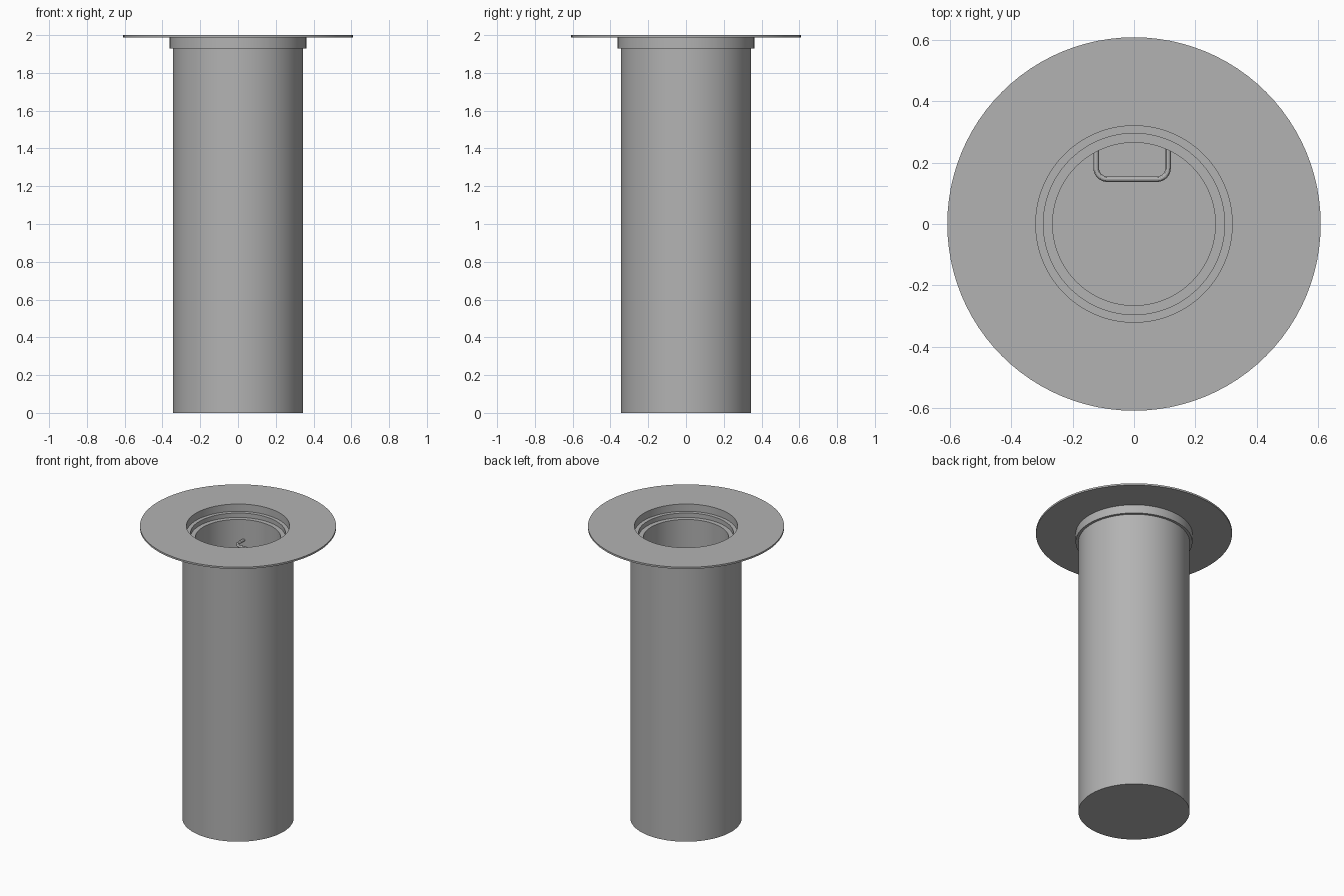
import bpy
import bmesh
import math
from mathutils import Vector

old = bpy.data.objects.get("Cube")
if old:
    bpy.data.objects.remove(old, do_unlink=True)

SEGMENTS = 96

steel = bpy.data.materials.new("grey steel")
steel.use_nodes = True
grey = (0.45, 0.45, 0.45, 1.0)
steel.diffuse_color = grey
steel.node_tree.nodes["Principled BSDF"].inputs["Base Color"].default_value = grey


def finish(obj):
    """Give the part its material and smooth shading with sharp edges."""
    obj.data.materials.append(steel)
    bpy.ops.object.select_all(action='DESELECT')
    obj.select_set(True)
    bpy.context.view_layer.objects.active = obj
    bpy.ops.object.shade_smooth_by_angle(angle=math.radians(30))


def lathe(name, profile, closed):
    """Spin a (radius, height) profile around the z axis."""
    bm = bmesh.new()
    verts = [bm.verts.new((r, 0, z)) for r, z in profile]
    edges = [bm.edges.new(pair) for pair in zip(verts, verts[1:])]
    if closed:
        edges.append(bm.edges.new((verts[-1], verts[0])))
    bmesh.ops.spin(bm, geom=verts + edges, cent=(0, 0, 0), axis=(0, 0, 1),
                   angle=math.tau, steps=SEGMENTS, use_duplicate=False)
    bmesh.ops.remove_doubles(bm, verts=bm.verts, dist=0.0002)
    bmesh.ops.recalc_face_normals(bm, faces=bm.faces)
    mesh = bpy.data.meshes.new(name)
    bm.to_mesh(mesh)
    bm.free()
    obj = bpy.data.objects.new(name, mesh)
    bpy.context.collection.objects.link(obj)
    finish(obj)
    return obj


# Deep socket with a closed bottom and a stepped mouth
lathe("socket_tube", [
    (0, 0), (0.345, 0), (0.345, 1.95), (0.295, 1.95), (0.295, 1.92),
    (0.265, 1.92), (0.265, 0.03), (0, 0.03)], closed=False)

# Collar under the flange
lathe("collar", [(0.32, 1.93), (0.362, 1.93), (0.362, 1.992), (0.32, 1.992)],
      closed=True)

# Ground flange
lathe("flange", [(0.32, 1.988), (0.608, 1.988), (0.608, 2.0), (0.32, 2.0)],
      closed=True)

# Bent rod staple on the rear inner wall
HALF, FRONT, BACK, BEND, LEVEL = 0.117, 0.146, 0.275, 0.036, 1.78
half_path = [Vector((HALF, BACK, LEVEL))]
for i in range(9):
    a = i / 8 * math.pi / 2
    half_path.append(Vector((HALF - BEND + BEND * math.cos(a),
                             FRONT + BEND - BEND * math.sin(a), LEVEL)))
path = half_path + [Vector((-p.x, p.y, p.z)) for p in reversed(half_path)]

curve = bpy.data.curves.new("staple", 'CURVE')
curve.dimensions = '3D'
curve.bevel_depth = 0.009
curve.bevel_resolution = 4
curve.use_fill_caps = True
spline = curve.splines.new('POLY')
spline.points.add(len(path) - 1)
for point, co in zip(spline.points, path):
    point.co = (*co, 1)
staple = bpy.data.objects.new("staple", curve)
bpy.context.collection.objects.link(staple)
staple.location.x = -0.006
bpy.ops.object.select_all(action='DESELECT')
staple.select_set(True)
bpy.context.view_layer.objects.active = staple
bpy.ops.object.convert(target='MESH')
finish(bpy.context.view_layer.objects.active)
